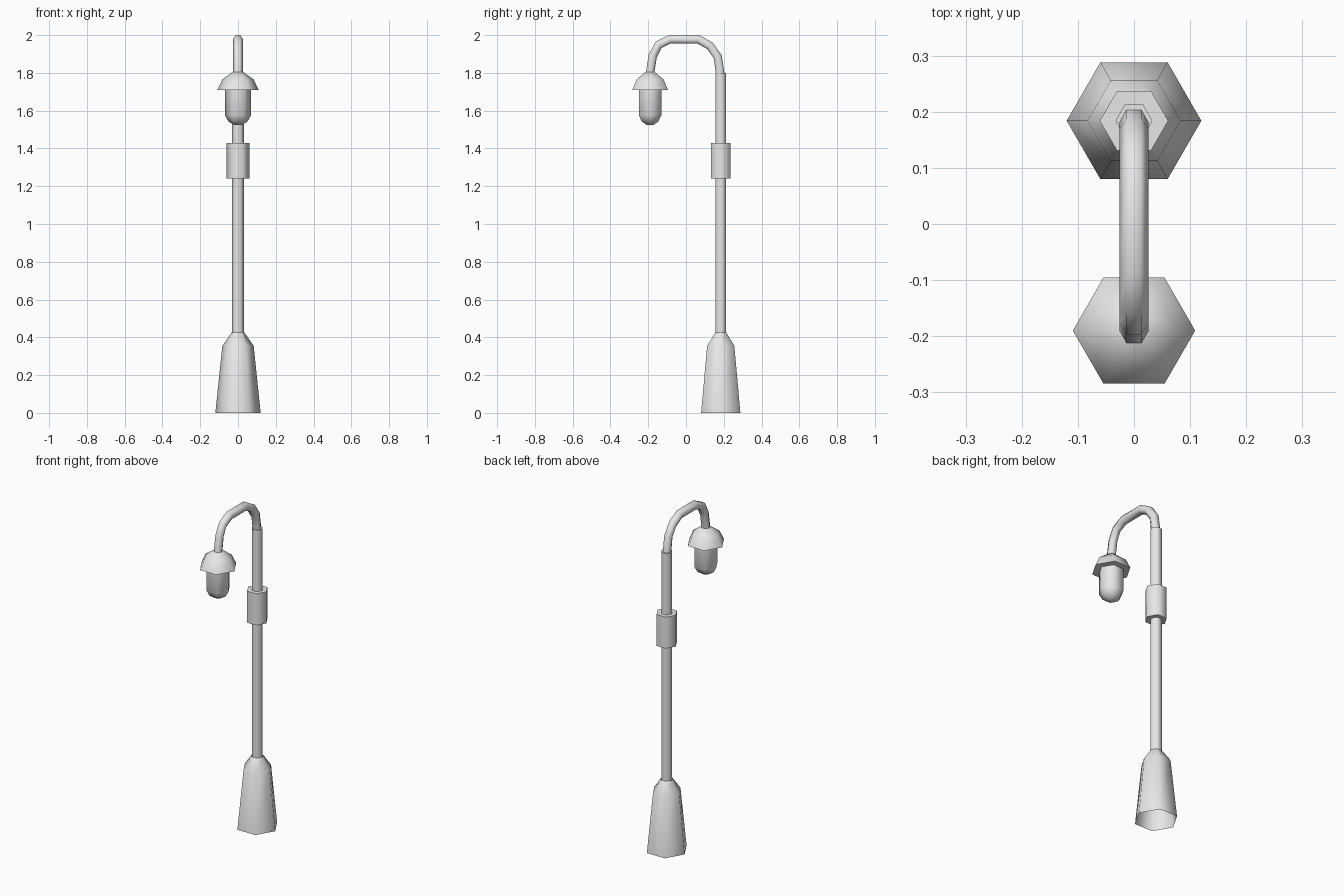
import bpy, bmesh
from math import cos, sin, pi, radians
from mathutils import Vector

cube = bpy.data.objects.get("Cube")
if cube:
    bpy.data.objects.remove(cube, do_unlink=True)

SIDES = 6
POST_Y, LAMP_Y = 0.184, -0.19

# Single painted metal colour
grey = bpy.data.materials.new("light grey")
grey.use_nodes = True
grey.diffuse_color = (0.8, 0.8, 0.8, 1)
grey.node_tree.nodes["Principled BSDF"].inputs["Base Color"].default_value = (0.8, 0.8, 0.8, 1)


def skin(name, rings, cap_start=False, cap_end=False):
    """Join hexagonal rings of points into a smooth tube with sharp caps."""
    bm = bmesh.new()
    loops = [[bm.verts.new(p) for p in ring] for ring in rings]
    for a, b in zip(loops, loops[1:]):
        for i in range(SIDES):
            j = (i + 1) % SIDES
            bm.faces.new((a[i], a[j], b[j], b[i]))
    if cap_start:
        bm.faces.new(loops[0][::-1])
    if cap_end:
        bm.faces.new(loops[-1])
    bmesh.ops.remove_doubles(bm, verts=bm.verts, dist=0.0001)
    bmesh.ops.recalc_face_normals(bm, faces=bm.faces)
    mesh = bpy.data.meshes.new(name)
    bm.to_mesh(mesh)
    bm.free()
    mesh.materials.append(grey)
    obj = bpy.data.objects.new(name, mesh)
    bpy.context.collection.objects.link(obj)
    bpy.ops.object.select_all(action='DESELECT')
    obj.select_set(True)
    bpy.context.view_layer.objects.active = obj
    bpy.ops.object.shade_smooth_by_angle(angle=radians(65))
    return obj


def lathe(name, y, profile, **caps):
    """Hexagonal turned part from (radius, height) pairs."""
    rings = [[(r * cos(2 * pi * i / SIDES), y + r * sin(2 * pi * i / SIDES), z)
              for i in range(SIDES)] for r, z in profile]
    return skin(name, rings, **caps)


def tube(name, path, radius):
    """Hexagonal tube along a (y, z) path, mitred at each bend."""
    pts = [Vector((0, y, z)) for y, z in path]
    rings = []
    for k, p in enumerate(pts):
        d_in = (p - pts[max(k - 1, 0)]).normalized()
        d_out = (pts[min(k + 1, len(pts) - 1)] - p).normalized()
        along = (d_in + d_out).normalized()
        side = Vector((1, 0, 0))
        up = along.cross(side)
        rings.append([p + radius * (cos(2 * pi * i / SIDES) * side + sin(2 * pi * i / SIDES) * up)
                      for i in range(SIDES)])
    return skin(name, rings, cap_start=True, cap_end=True)


# Post: flared base open underneath, pole and collar box
lathe("base", POST_Y, [(0.12, 0), (0.083, 0.355), (0.034, 0.425)])
lathe("pole", POST_Y, [(0.033, 0.42), (0.033, 1.8)], cap_end=True)
lathe("collar", POST_Y, [(0.061, 1.24), (0.061, 1.43)], cap_start=True, cap_end=True)

# Curved arm over to the lamp
tube("arm", [(0.182, 1.79), (0.168, 1.885), (0.127, 1.943), (0.065, 1.978),
             (-0.085, 1.978), (-0.146, 1.948), (-0.176, 1.89), (-0.191, 1.795)], 0.026)

# Lamp: shade and rounded bulb
lathe("lamp_shade", LAMP_Y, [(0.109, 1.71), (0.083, 1.765), (0.028, 1.805)],
      cap_start=True, cap_end=True)
lathe("lamp_bulb", LAMP_Y, [(0.069, 1.715), (0.069, 1.575), (0.05, 1.542), (0.02, 1.524)],
      cap_end=True)
